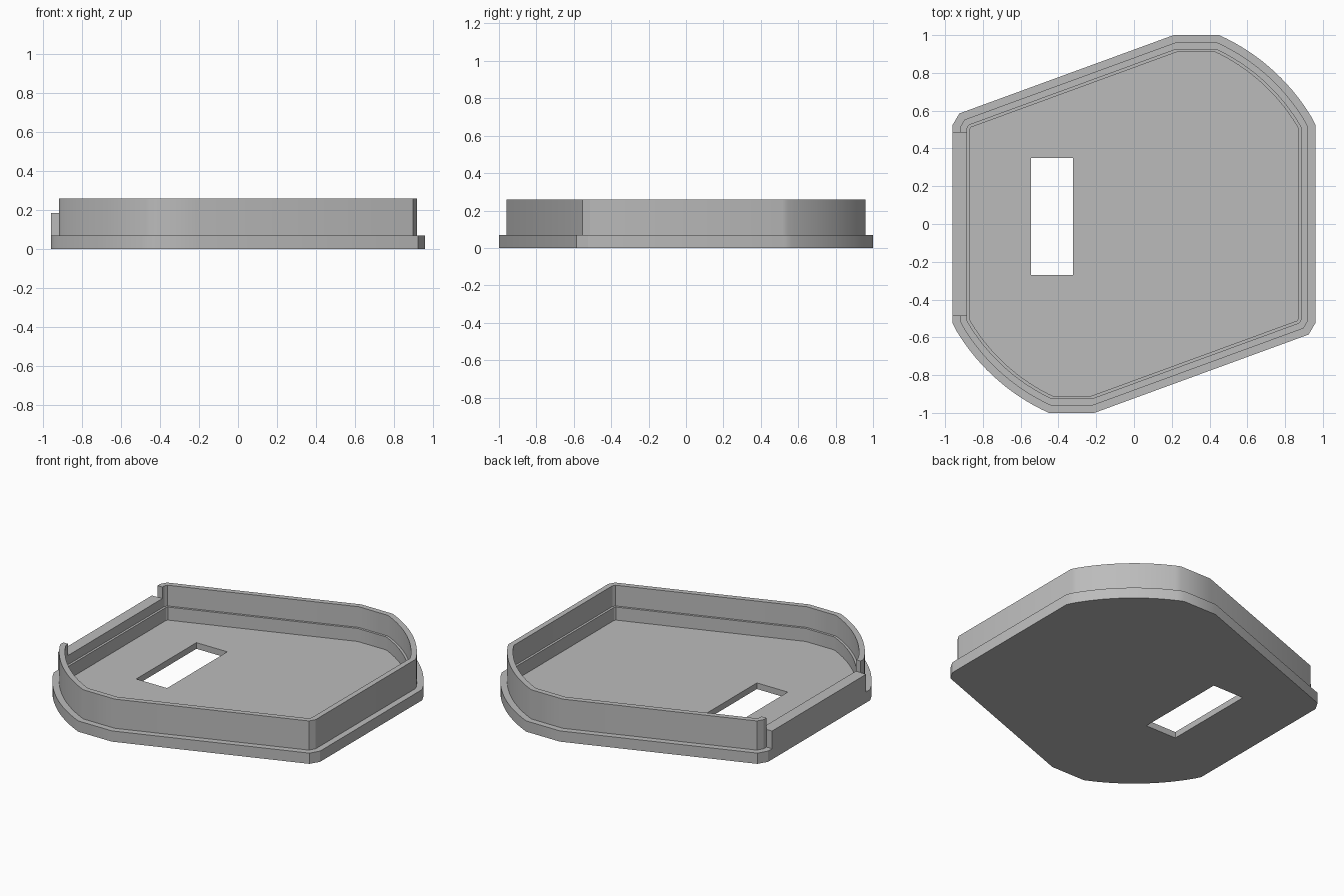
import bpy, bmesh, math
from mathutils import Vector

cube = bpy.data.objects.get("Cube")
if cube:
    bpy.data.objects.remove(cube, do_unlink=True)

grey = bpy.data.materials.new("plain_grey")
grey.use_nodes = True
colour = (0.5, 0.5, 0.5, 1)
grey.diffuse_color = colour
grey.node_tree.nodes["Principled BSDF"].inputs["Base Color"].default_value = colour

RADIUS = 1.097
ARC_STEPS = 16


def outline():
    """Half of the counter-clockwise outline, repeated by a half turn."""
    start, end = math.atan2(0.525, 0.963), math.atan2(1.0, 0.452)
    half = [Vector((0.925, -0.585))]
    half.append(Vector((0.96, -0.525)))
    for i in range(ARC_STEPS + 1):
        a = start + (end - start) * i / ARC_STEPS
        half.append(Vector((RADIUS * math.cos(a), RADIUS * math.sin(a))))
    half[2].x = 0.96
    half.append(Vector((0.21, 1.0)))
    return half + [-p for p in half]


def inset(points, d):
    """Move every side of the outline inward by d, with mitred corners."""
    result = []
    for i, p in enumerate(points):
        a = (p - points[i - 1]).normalized()
        b = (points[(i + 1) % len(points)] - p).normalized()
        na, nb = Vector((-a.y, a.x)), Vector((-b.y, b.x))
        result.append(p + (na + nb) * d / (1 + na.dot(nb)))
    return result


def new_object(name, bm):
    bmesh.ops.recalc_face_normals(bm, faces=bm.faces)
    mesh = bpy.data.meshes.new(name)
    bm.to_mesh(mesh)
    bm.free()
    mesh.materials.append(grey)
    obj = bpy.data.objects.new(name, mesh)
    bpy.context.collection.objects.link(obj)
    return obj


def box(name, low, high):
    bm = bmesh.new()
    bmesh.ops.create_cube(bm, size=1)
    for v in bm.verts:
        v.co = [l + (h - l) * (c + 0.5) for c, l, h in zip(v.co, low, high)]
    return new_object(name, bm)


def combine(target, tool, operation):
    mod = target.modifiers.new(tool.name, 'BOOLEAN')
    mod.operation = operation
    mod.solver = 'EXACT'
    mod.object = tool
    bpy.context.view_layer.objects.active = target
    bpy.ops.object.modifier_apply(modifier=mod.name)
    bpy.data.objects.remove(tool, do_unlink=True)


# Tray: base flange, raised wall, inner ledge and floor as stacked outlines
FLANGE, RAIL, TOP, LEDGE, FLOOR = 0.07, 0.185, 0.26, 0.125, 0.04
section = [(0, 0), (0, FLANGE), (0.04, FLANGE), (0.04, TOP),
           (0.075, TOP), (0.075, LEDGE), (0.09, LEDGE), (0.09, FLOOR)]
bm = bmesh.new()
base = outline()
rings = [[bm.verts.new((p.x, p.y, z)) for p in inset(base, d)] for d, z in section]
for low, high in zip(rings, rings[1:]):
    for i in range(len(low)):
        j = (i + 1) % len(low)
        bm.faces.new((low[i], low[j], high[j], high[i]))
bm.faces.new(rings[0][::-1])
bm.faces.new(rings[-1])
tray = new_object("tray", bm)

# Opening in the floor
combine(tray, box("floor_opening", (-0.545, -0.27, -0.1), (-0.322, 0.35, 0.1)), 'DIFFERENCE')

# Lowered side with a thicker rail flush with the flange
combine(tray, box("side_notch", (-1.1, -0.485, RAIL), (-0.8, 0.485, 0.4)), 'DIFFERENCE')
combine(tray, box("side_rail", (-0.96, -0.485, 0.055), (-0.9, 0.485, RAIL)), 'UNION')

bpy.ops.object.select_all(action='DESELECT')
tray.select_set(True)
bpy.context.view_layer.objects.active = tray
bpy.ops.object.shade_smooth_by_angle(angle=math.radians(30))
